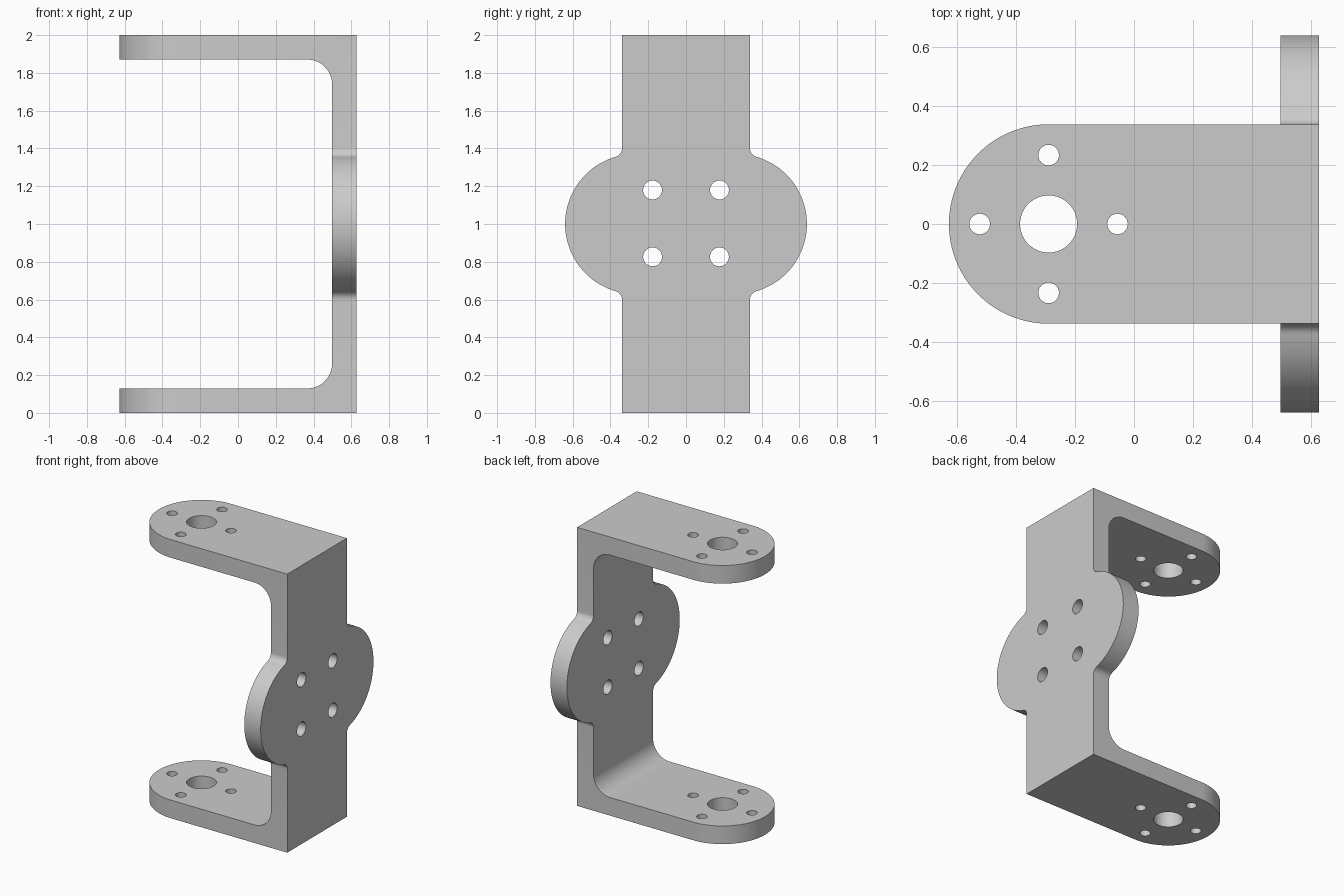
import bpy, bmesh
from math import sin, cos, pi, radians, atan2, sqrt
from mathutils import Matrix, Vector

cube = bpy.data.objects.get("Cube")
if cube:
    bpy.data.objects.remove(cube, do_unlink=True)

HALF = 0.338      # half width of the arms
EDGE = 0.628      # outer x of the wall
WALL = 0.498      # inner x of the wall
THICK = 0.13      # arm thickness
HUB = -0.29       # x of the arm hub

metal = bpy.data.materials.new("grey_metal")
metal.use_nodes = True
grey = (0.6, 0.6, 0.6, 1)
metal.diffuse_color = grey
metal.node_tree.nodes["Principled BSDF"].inputs["Base Color"].default_value = grey


def arc(cx, cy, r, start, end, steps=24):
    return [(cx + r * cos(start + (end - start) * i / steps),
             cy + r * sin(start + (end - start) * i / steps)) for i in range(steps + 1)]


def prism(name, points, axis, low, high):
    """Extrude a closed 2D profile along the x, y or z axis."""
    place = {"x": lambda a, b: (low, a, b),
             "y": lambda a, b: (a, low, b),
             "z": lambda a, b: (a, b, low)}[axis]
    step = Vector([(high - low) * (axis == k) for k in "xyz"])
    bm = bmesh.new()
    face = bm.faces.new([bm.verts.new(place(a, b)) for a, b in points])
    new = bmesh.ops.extrude_face_region(bm, geom=[face])["geom"]
    bmesh.ops.translate(bm, vec=step, verts=[g for g in new if isinstance(g, bmesh.types.BMVert)])
    bmesh.ops.recalc_face_normals(bm, faces=bm.faces)
    mesh = bpy.data.meshes.new(name)
    bm.to_mesh(mesh)
    bm.free()
    mesh.materials.append(metal)
    obj = bpy.data.objects.new(name, mesh)
    bpy.context.collection.objects.link(obj)
    return obj


def combine(target, tool, operation):
    tool.hide_render = True
    mod = target.modifiers.new(operation, "BOOLEAN")
    mod.operation, mod.object, mod.solver = operation, tool, "EXACT"
    bpy.context.view_layer.objects.active = target
    bpy.ops.object.modifier_apply(modifier=mod.name)
    bpy.data.objects.remove(tool, do_unlink=True)


# C-shaped bracket with filleted inner corners
F = 0.13
inner = (arc(WALL - F, THICK + F, F, -pi / 2, 0)
         + arc(WALL - F, 2 - THICK - F, F, 0, pi / 2))
outline = [(-0.8, 2), (-0.8, 2 - THICK)] + inner[::-1] + [
    (-0.8, THICK), (-0.8, 0), (EDGE, 0), (EDGE, 2)]
bracket = prism("servo_bracket", outline, "y", -0.75, 0.75)

# Side silhouette: straight strip with a round lobe blended on each side
LOBE_Y, LOBE_R, BLEND = 0.27, 0.37, 0.05
run = HALF + BLEND - LOBE_Y
rise = sqrt((LOBE_R + BLEND) ** 2 - run ** 2)
tilt = atan2(rise, run)
half = ([(HALF, -0.2)]
        + arc(HALF + BLEND, 1 - rise, BLEND, pi, pi - tilt, 12)
        + arc(LOBE_Y, 1, LOBE_R, -tilt, tilt, 64)[1:-1]
        + arc(HALF + BLEND, 1 + rise, BLEND, pi + tilt, pi, 12)
        + [(HALF, 2.2)])
silhouette = half + [(-y, z) for y, z in reversed(half)]
combine(bracket, prism("side_trim", silhouette, "x", -1, 1), "INTERSECT")

# Rounded arm ends
plan = arc(HUB, 0, HALF + 0.0005, pi / 2, 3 * pi / 2, 64) + [
    (HUB, -0.9), (0.9, -0.9), (0.9, 0.9), (HUB, 0.9)]
combine(bracket, prism("arm_end_trim", plan, "z", -0.3, 2.3), "INTERSECT")

# Hub bore and its four screw holes through both arms
combine(bracket, prism("hub_bore", arc(HUB, 0, 0.097, 0, 2 * pi, 48)[:-1], "z", -0.2, 2.2), "DIFFERENCE")
for i in range(4):
    x, y = HUB + 0.234 * cos(i * pi / 2), 0.234 * sin(i * pi / 2)
    hole = arc(x, y, 0.035, 0, 2 * pi, 32)[:-1]
    combine(bracket, prism("arm_hole", hole, "z", -0.2, 2.2), "DIFFERENCE")

# Four mounting holes through the wall
for y in (-0.177, 0.177):
    for z in (-0.177, 0.177):
        hole = arc(y, 1.003 + z, 0.05, 0, 2 * pi, 32)[:-1]
        combine(bracket, prism("wall_hole", hole, "x", 0.3, 0.9), "DIFFERENCE")

# Smooth curves with crisp edges
bpy.ops.object.select_all(action="DESELECT")
bracket.select_set(True)
bpy.context.view_layer.objects.active = bracket
bpy.ops.object.shade_smooth_by_angle(angle=radians(30))
